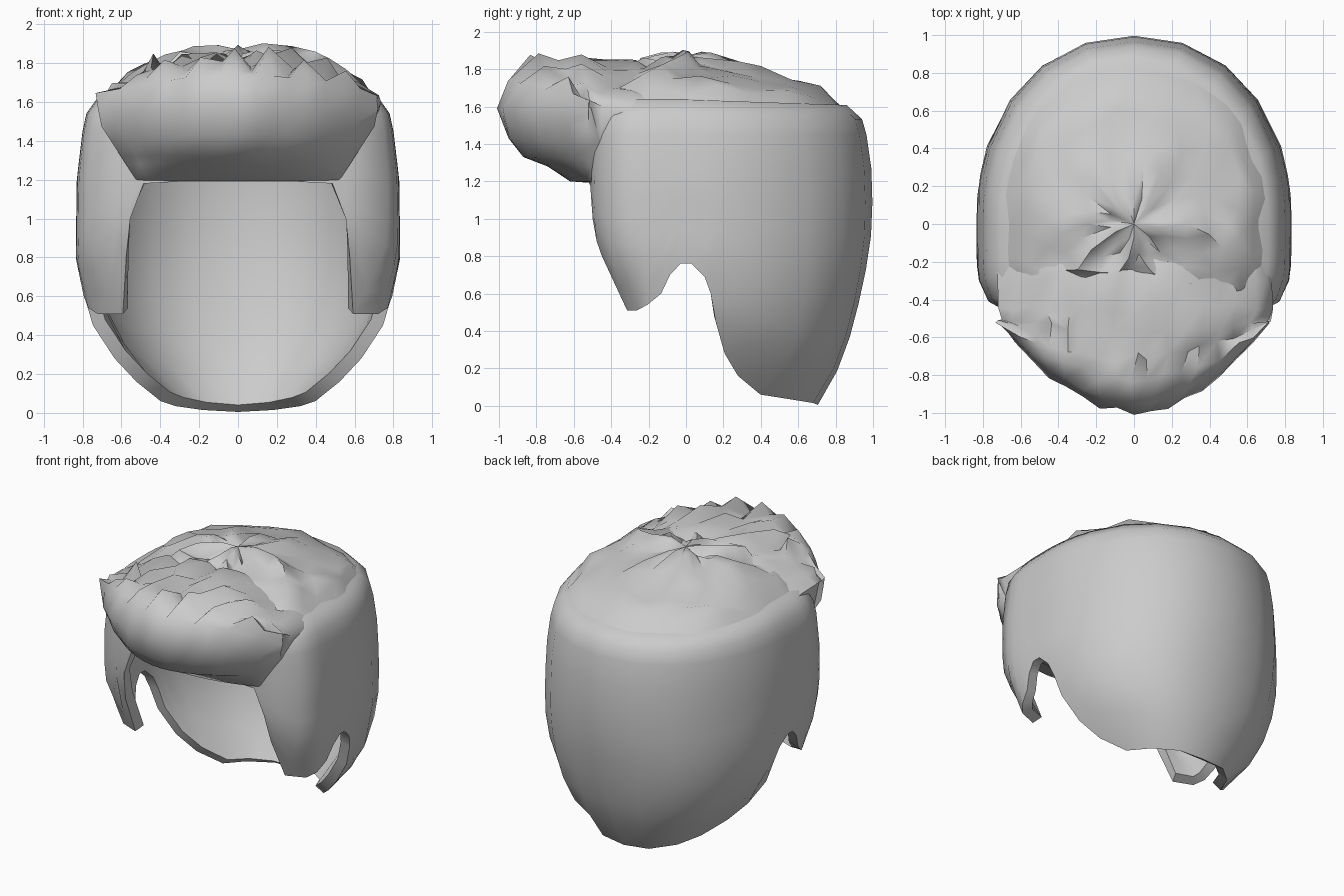
import bpy, bmesh, math, random
from mathutils import Vector

if "Cube" in bpy.data.objects:
    bpy.data.objects.remove(bpy.data.objects["Cube"])

random.seed(7)


def lerp_table(table, z):
    for (z0, v0), (z1, v1) in zip(table, table[1:]):
        if z <= z1:
            t = max(0, (z - z0) / (z1 - z0))
            return v0 + (v1 - v0) * t
    return table[-1][1]


# Head measurements by height
WIDTH = [(0, .38), (.06, .43), (.23, .61), (.48, .77), (.8, .835), (1.2, .83), (1.45, .80)]
BACK = [(0, .70), (.03, .73), (.27, .85), (.65, .95), (.98, 1.0), (1.3, .99), (1.45, .965)]
FRONT = [(.5, .33), (.9, .51), (1.2, .52)]
ROUND = [(0, 2.7), (.5, 2.4), (1.0, 2.15)]
DOME_Z, DOME_H = 1.45, .41


def section(angle, z):
    """Horizontal head section; angle measured from the front."""
    a = math.radians(angle)
    front = math.cos(a) > 0
    n = 5 if front else lerp_table(ROUND, z)
    b = lerp_table(FRONT if front else BACK, z)
    r = (abs(math.sin(a) / lerp_table(WIDTH, z)) ** n + abs(math.cos(a) / b) ** n) ** (-1 / n)
    return r * math.sin(a), -r * math.cos(a)


def dome_height(y, s):
    return DOME_Z + DOME_H * math.sqrt(max(0, 1 - s * s)) - .09 * max(0, y) * (1 - s ** 4)


def finish(name, bm, solid=0):
    bmesh.ops.recalc_face_normals(bm, faces=bm.faces)
    centre = Vector((0, 0, 1))
    if sum(f.normal.dot(f.calc_center_median() - centre) * f.calc_area() for f in bm.faces) < 0:
        bmesh.ops.reverse_faces(bm, faces=bm.faces)
    me = bpy.data.meshes.new(name)
    bm.to_mesh(me)
    bm.free()
    ob = bpy.data.objects.new(name, me)
    bpy.context.collection.objects.link(ob)
    bpy.ops.object.select_all(action='DESELECT')
    bpy.context.view_layer.objects.active = ob
    ob.select_set(True)
    if solid:
        m = ob.modifiers.new("thickness", 'SOLIDIFY')
        m.thickness, m.offset = solid, -1
        bpy.ops.object.modifier_apply(modifier=m.name)
    bpy.ops.object.shade_smooth_by_angle(angle=math.radians(62))


# Hair shell: columns rise from the hairline (angle, height) to the crown
rim = [(0, 1.19), (15, 1.19), (30, 1.19), (43.5, 1.18), (48, 1.0), (52, .8), (62, .51),
       (70, .51), (75, .54), (80.5, .60), (84, .70), (88, .76), (92, .76), (97, .69),
       (99.5, .60), (102, .45), (108, .28), (118, .16), (135, .06), (150, .035),
       (165, .015), (180, .005)]
loop = rim + [(-a, z) for a, z in reversed(rim[1:-1])]
bm = bmesh.new()
columns = []
for a, z0 in loop:
    col = []
    for i in range(9):
        z = z0 + (DOME_Z - z0) * i / 8
        col.append(bm.verts.new((*section(a, z), z)))
    x0, y0 = section(a, DOME_Z)
    for s in (.975, .89, .76, .6, .42, .22):
        sink = .07 if s < .8 else 0
        col.append(bm.verts.new((x0 * s, y0 * s, dome_height(y0 * s, s) - sink)))
    columns.append(col)
crown = bm.verts.new((0, 0, DOME_Z + DOME_H - .07))
for c, d in zip(columns, columns[1:] + columns[:1]):
    for i in range(len(c) - 1):
        bm.faces.new((c[i], d[i], d[i + 1], c[i + 1]))
    bm.faces.new((c[-1], d[-1], crown))
finish("hair_shell", bm, .07)

# Tousled top: jittered rings over the dome
bm = bmesh.new()
rings = []
M = 22
for k, s0 in enumerate((.92, .82, .72, .6, .47, .32, .16)):
    ring = []
    for j in range(M):
        inner = k > 0
        # even spacing over the ground plan
        t = math.tau * (j + .5 * (k % 2)) / M
        a = math.degrees(math.atan2(.8 * math.sin(t), .75 * math.cos(t)))
        s = s0 + (random.uniform(-.035, .035) if inner else 0)
        x, y = section(a, DOME_Z)
        x, y = x * s, y * s
        amp = .045 if y < .25 else .03
        z = dome_height(y, s) + (random.uniform(-amp, amp * 1.2) if inner else -.035)
        ring.append(bm.verts.new((x, y, z)))
    rings.append(ring)
for k, (r, q) in enumerate(zip(rings, rings[1:])):
    for j in range(M):
        n = (j + 1) % M
        if k % 2 == 0:
            bm.faces.new((r[j], r[n], q[j]))
            bm.faces.new((r[n], q[n], q[j]))
        else:
            bm.faces.new((r[j], r[n], q[n]))
            bm.faces.new((r[j], q[n], q[j]))
top = bm.verts.new((0, 0, 1.87))
for j in range(M):
    bm.faces.new((rings[-1][j], rings[-1][(j + 1) % M], top))
finish("tousled_top", bm)

# Swept-up fringe: a side profile (y, z) carried across the brow, jagged on top
profile = [(-.48, 1.19), (-.62, 1.2), (-.74, 1.28), (-.87, 1.33), (-.94, 1.43), (-1.0, 1.59),
           (-.94, 1.74), (-.83, 1.83), (-.71, 1.82), (-.58, 1.84), (-.44, 1.83),
           (-.28, 1.82), (-.12, 1.76), (-.2, 1.6), (-.46, 1.5)]
bm = bmesh.new()
bars = []
N = 17
for k in range(N):
    u = -1 + 2 * k / (N - 1)
    e = 1 - .95 * abs(u) ** 1.9
    bar = []
    for i, (y, z) in enumerate(profile):
        y = -.5 + (y + .5) * e if y < -.5 else y
        z = 1.3 + (z - 1.3) * (1 - .4 * abs(u) ** 2.5) if z > 1.3 else z
        x = .72 * u * min(1, .72 + (z - 1.19) * .9)
        if 7 <= i <= 11:
            fade = 1 - .5 * u * u
            if i in (7, 9):
                z += (.05 if (k + i // 4) % 2 else -.05) * fade
            z += random.uniform(-.045, .045) * fade
            x += random.uniform(-.025, .025)
            y += random.uniform(-.03, .03) * fade
        elif 4 <= i <= 6:
            y += random.uniform(-.02, .02) * e
        bar.append(bm.verts.new((x, y, z)))
    bars.append(bar)
P = len(profile)
for b, c in zip(bars, bars[1:]):
    for i in range(P):
        j = (i + 1) % P
        bm.faces.new((b[i], b[j], c[j], c[i]))
ends = [bm.faces.new(bars[0]), bm.faces.new(bars[-1])]
bmesh.ops.triangulate(bm, faces=ends)
finish("front_quiff", bm)
